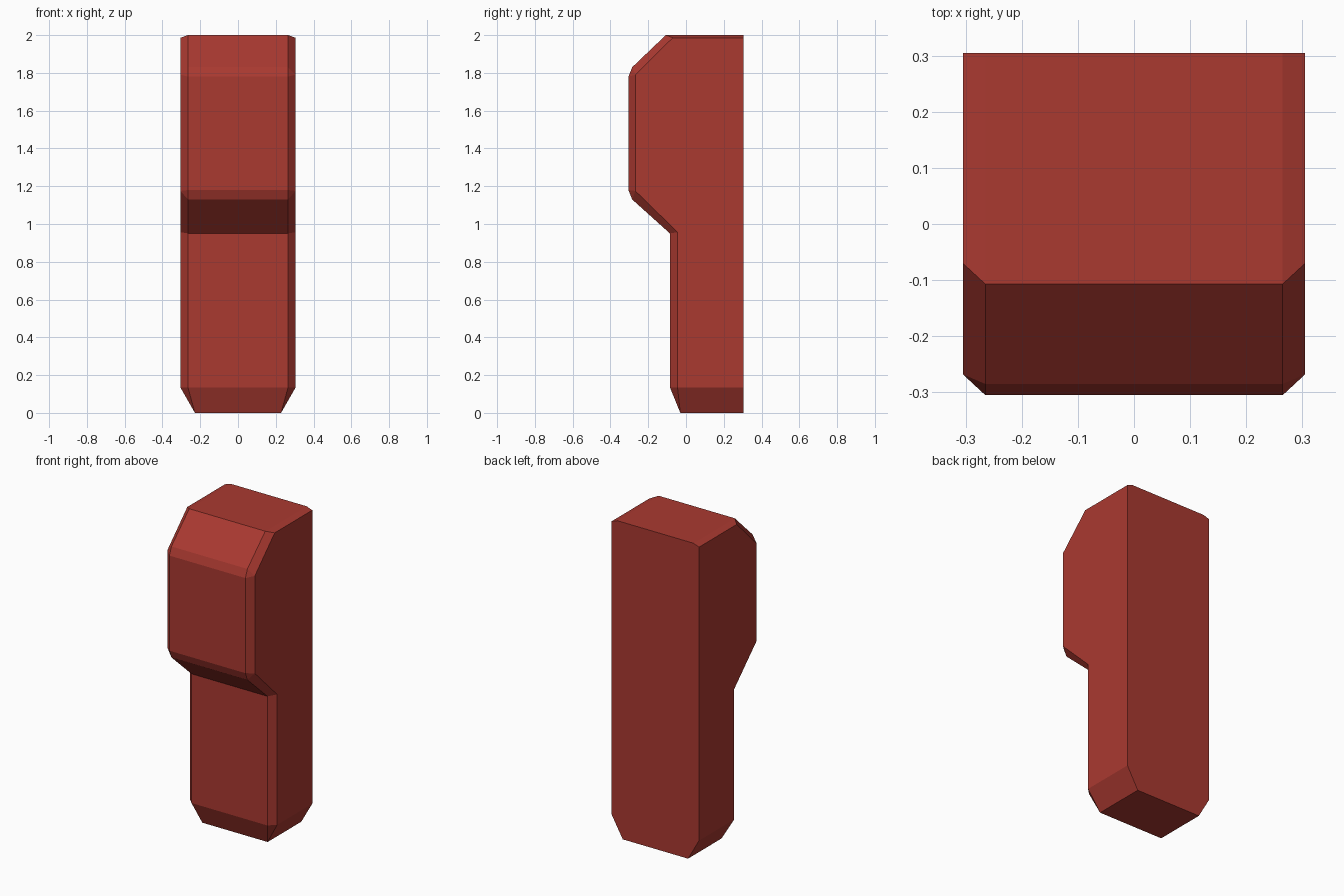
import bpy, bmesh

if "Cube" in bpy.data.objects:
    bpy.data.objects.remove(bpy.data.objects["Cube"])

W = 0.305  # half width of the block
# Stations round the profile, bottom back to top back:
# (half width, y, z) of the front panel edge, (y, z) of the side panel edge
STATIONS = [
    ((0.228, 0.305, 0.0), (0.305, 0.135)),
    ((0.228, -0.03, 0.0), (-0.045, 0.135)),
    ((0.265, -0.085, 0.135), (-0.045, 0.135)),
    ((0.265, -0.085, 0.95), (-0.045, 0.957)),
    ((0.265, -0.285, 1.13), (-0.268, 1.175)),
    ((0.265, -0.305, 1.18), (-0.268, 1.175)),
    ((0.265, -0.305, 1.78), (-0.268, 1.79)),
    ((0.265, -0.285, 1.83), (-0.268, 1.79)),
    ((0.265, -0.107, 2.0), (-0.07, 1.986)),
    ((0.265, 0.305, 2.0), (0.305, 1.986)),
]

bm = bmesh.new()


def make_face(verts):
    """Add a face, skipping repeated corners."""
    unique = list(dict.fromkeys(verts))
    if len(unique) > 2:
        bm.faces.new(unique)


def side_points(sign):
    """Vertices of the panel edge and the side edge on one side."""
    cache = {}
    panel, side = [], []
    for (x, y, z), edge in STATIONS:
        panel.append(bm.verts.new((sign * x, y, z)))
        if edge not in cache:
            cache[edge] = bm.verts.new((sign * W, *edge))
        side.append(cache[edge])
    return panel, side


right, left = side_points(1), side_points(-1)

# Chamfer strips and flat sides
for panel, side in (right, left):
    for i in range(len(STATIONS) - 1):
        make_face([panel[i], panel[i + 1], side[i + 1], side[i]])
    make_face(side)

# Underside, front panels and top
for i in range(len(STATIONS) - 1):
    make_face([left[0][i], left[0][i + 1], right[0][i + 1], right[0][i]])

# Flat back
make_face([left[0][-1], right[0][-1], right[1][-1], right[1][0],
           right[0][0], left[0][0], left[1][0], left[1][-1]])

bmesh.ops.recalc_face_normals(bm, faces=bm.faces)
mesh = bpy.data.meshes.new("chamfered_block")
bm.to_mesh(mesh)
bm.free()

red = bpy.data.materials.new("brick red")
red.diffuse_color = (0.40, 0.041, 0.030, 1)
red.use_nodes = True
red.node_tree.nodes["Principled BSDF"].inputs["Base Color"].default_value = red.diffuse_color
mesh.materials.append(red)
block = bpy.data.objects.new("chamfered_block", mesh)
bpy.context.collection.objects.link(block)
